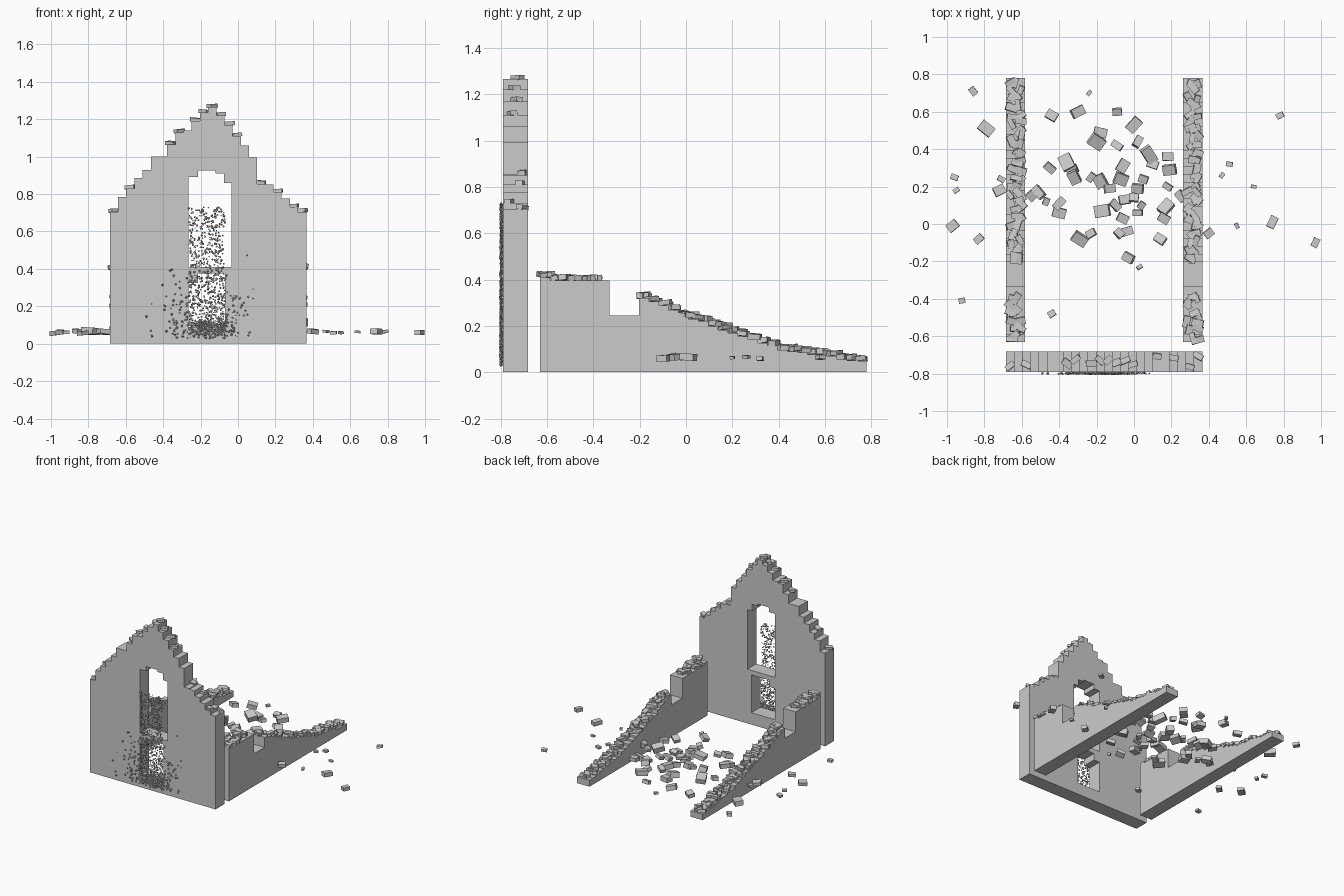
import bpy, bmesh, random, math
from mathutils import Matrix, Vector, Euler

if "Cube" in bpy.data.objects:
    bpy.data.objects.remove(bpy.data.objects["Cube"])

random.seed(4)
R = random.uniform


def finish(name, bm):
    bmesh.ops.recalc_face_normals(bm, faces=bm.faces[:])
    me = bpy.data.meshes.new(name)
    bm.to_mesh(me)
    bm.free()
    ob = bpy.data.objects.new(name, me)
    bpy.context.collection.objects.link(ob)
    return ob


def prism(name, pts, direction):
    """Extrude a flat outline of 3D points along a vector."""
    bm = bmesh.new()
    f = bm.faces.new([bm.verts.new(p) for p in pts])
    new = bmesh.ops.extrude_face_region(bm, geom=[f])['geom']
    bmesh.ops.translate(bm, vec=direction, verts=[v for v in new if isinstance(v, bmesh.types.BMVert)])
    return finish(name, bm)


def block(bm, loc, size, rot=(0, 0, 0)):
    m = Matrix.Translation(loc) @ Euler(rot).to_matrix().to_4x4() @ Matrix.Diagonal((*size, 1))
    bmesh.ops.create_cube(bm, size=1, matrix=m)


def stepped(a, b, heights):
    """Stair outline over equal columns from a to b, standing on zero."""
    w = (b - a) / len(heights)
    pts = [(a, 0)]
    for i, h in enumerate(heights):
        for p in ((a + i * w, h), (a + (i + 1) * w, h)):
            if len(pts) > 1 and pts[-1][1] == h and pts[-2][1] == h:
                pts.pop()
            if pts[-1] != p:
                pts.append(p)
    return pts + [(b, 0)]


# Gable wall with broken stepped top
X0, X1 = -0.685, 0.365
gable = [.705, .785, .83, .885, .93, 1.0, 1.0, 1.065, 1.13, 1.14, 1.19, 1.235,
         1.265, 1.22, 1.17, 1.11, 1.06, .995, .855, .85, .81, .775, .73, .705]
wall = prism("gable_wall", [(x, -0.79, z) for x, z in stepped(X0, X1, gable)], (0, 0.107, 0))

# Window and doorway openings
window = [(-.265, .41), (-.035, .41), (-.035, .86), (-.075, .86), (-.075, .91), (-.12, .91),
          (-.12, .925), (-.215, .925), (-.215, .89), (-.265, .89)]
doorway = [(-.265, .09), (-.07, .09), (-.07, .375), (-.215, .375), (-.215, .325), (-.265, .325)]
for n, prof in (("window_cutter", window), ("doorway_cutter", doorway)):
    cut = prism(n, [(x, -0.9, z) for x, z in prof], (0, 0.4, 0))
    cut.hide_render = True
    mod = wall.modifiers.new(n, 'BOOLEAN')
    mod.object, mod.operation, mod.solver = cut, 'DIFFERENCE', 'EXACT'
bpy.context.view_layer.objects.active = wall
for m in list(wall.modifiers):
    bpy.ops.object.modifier_apply(modifier=m.name)
for n in ("window_cutter", "doorway_cutter"):
    bpy.data.objects.remove(bpy.data.objects[n])

# Loose bricks lying on the gable steps
bm = bmesh.new()
w = (X1 - X0) / len(gable)
for i, h in enumerate(gable):
    if R(0, 1) < .8:
        block(bm, (X0 + (i + .5) * w, -.735 + R(-.03, .03), h + .007),
              (R(.045, .065), R(.028, .04), .02), (R(-.12, .12), R(-.12, .12), R(-.8, .8)))
finish("gable_top_bricks", bm)

# Collapsed side walls, each with a low notch
Y0, Y1, N = -0.63, 0.78, 33
slope = [(-.21, .33), (-.1, .29), (0, .24), (.1, .21), (.2, .175), (.3, .14),
         (.4, .105), (.5, .085), (.6, .068), (.7, .055), (.8, .045)]


def side_height(y):
    if y < -.59:
        return .41
    if y < -.35:
        return .395
    if y < -.21:
        return .245
    for (a, h), (b, k) in zip(slope, slope[1:]):
        if a <= y <= b:
            return h + (k - h) * (y - a) / (b - a)
    return .045


for label, xa, xb in (("left", -.685, -.582), ("right", .262, .365)):
    w = (Y1 - Y0) / N
    mids = [Y0 + (i + .5) * w for i in range(N)]
    hs = [side_height(y) + (R(-.008, .006) if y > -.2 else 0) for y in mids]
    prism(label + "_side_wall", [(xa, y, z) for y, z in stepped(Y0, Y1, hs)], (xb - xa, 0, 0))
    bm = bmesh.new()
    for y, h in zip(mids, hs):
        if -.36 < y < -.2:
            continue
        for k in range(2):
            block(bm, ((xa + xb) / 2 + R(-.032, .032), y + R(-.015, .015), h + .012),
                  (R(.045, .065), R(.025, .04), R(.018, .026)),
                  (R(-.15, .15), R(-.15, .15), R(0, math.pi)))
    finish(label + "_wall_top_bricks", bm)

# Fallen stones: x, y (hundredths), size in hundredths
inner = [(-24, 70, 3), (-44, 58, 6), (-30, 60, 7), (-9, 60, 5), (0, 53, 8), (2, 44, 6),
         (-18, 49, 7), (-20, 44, 8), (-9, 42, 6), (8, 37, 9), (10, 32, 6), (18, 36, 6),
         (19, 29, 7), (-6, 31, 7), (-36, 33, 8), (-33, 29, 6), (-32, 25, 7), (-45, 30, 6),
         (-51, 17, 7), (-55, 15, 5), (-23, 25, 5), (-18, 23, 7), (-7, 24, 7), (-13, 19, 6),
         (-40, 11, 7), (-40, 6, 7), (-47, 12, 4), (-29, -8, 8), (-23, -5, 5), (-17, 7, 8),
         (-10, 10, 6), (-5, 13, 6), (0, 14, 5), (2, 19, 6), (5, 24, 5), (2, 6, 5),
         (4, 10, 4), (-4, -4, 7), (-6, 3, 6), (-8, -5, 5), (17, 9, 8), (16, 3, 6),
         (25, 15, 6), (18, 20, 5), (14, -8, 6), (-3, -18, 6), (3, -23, 3), (-44, -48, 4)]
outer = [(-86, 71, 4.5), (-79, 51, 8), (-96, 25, 4), (-95, 18, 3.5), (-97, -1, 6),
         (-83, -8, 5), (-92, -41, 3.5), (-72, 18, 6), (-71, 24, 4), (78, 58, 4),
         (51, 32, 3.5), (47, 26, 3), (64, 20, 3), (74, 1, 6.5), (55, -1, 3), (97, -10, 5), (40, -5, 5)]
for name, stones, lo, hi in (("inner_rubble", inner, .05, .095), ("outer_rubble", outer, .055, .07)):
    bm = bmesh.new()
    tilt = .35 if name == "inner_rubble" else .12
    for x, y, s in stones:
        s /= 100
        block(bm, (x / 100, y / 100, R(lo, hi)), (s, s * R(.6, .85), s * R(.4, .55)),
              (R(-tilt, tilt), R(-tilt, tilt), R(-1.2, 1.2)))
    finish(name, bm)

# Fine debris specks against the front face: a column plus a spreading base
bm = bmesh.new()


def speck(x, z):
    s = R(.005, .009)
    block(bm, (x, -.797 + R(-.004, .004), z), (s, s, s), (R(0, 3), R(0, 3), R(0, 3)))


for i in range(600):
    speck(R(-.262, -.07), R(.04, .73))
for i in range(330):
    z = .03 + abs(random.gauss(0, .17))
    if z < .5:
        speck(random.gauss(-.165, .11), z)
for i in range(130):
    speck(random.gauss(-.13, .04), R(.06, .12))
finish("front_debris_specks", bm)
